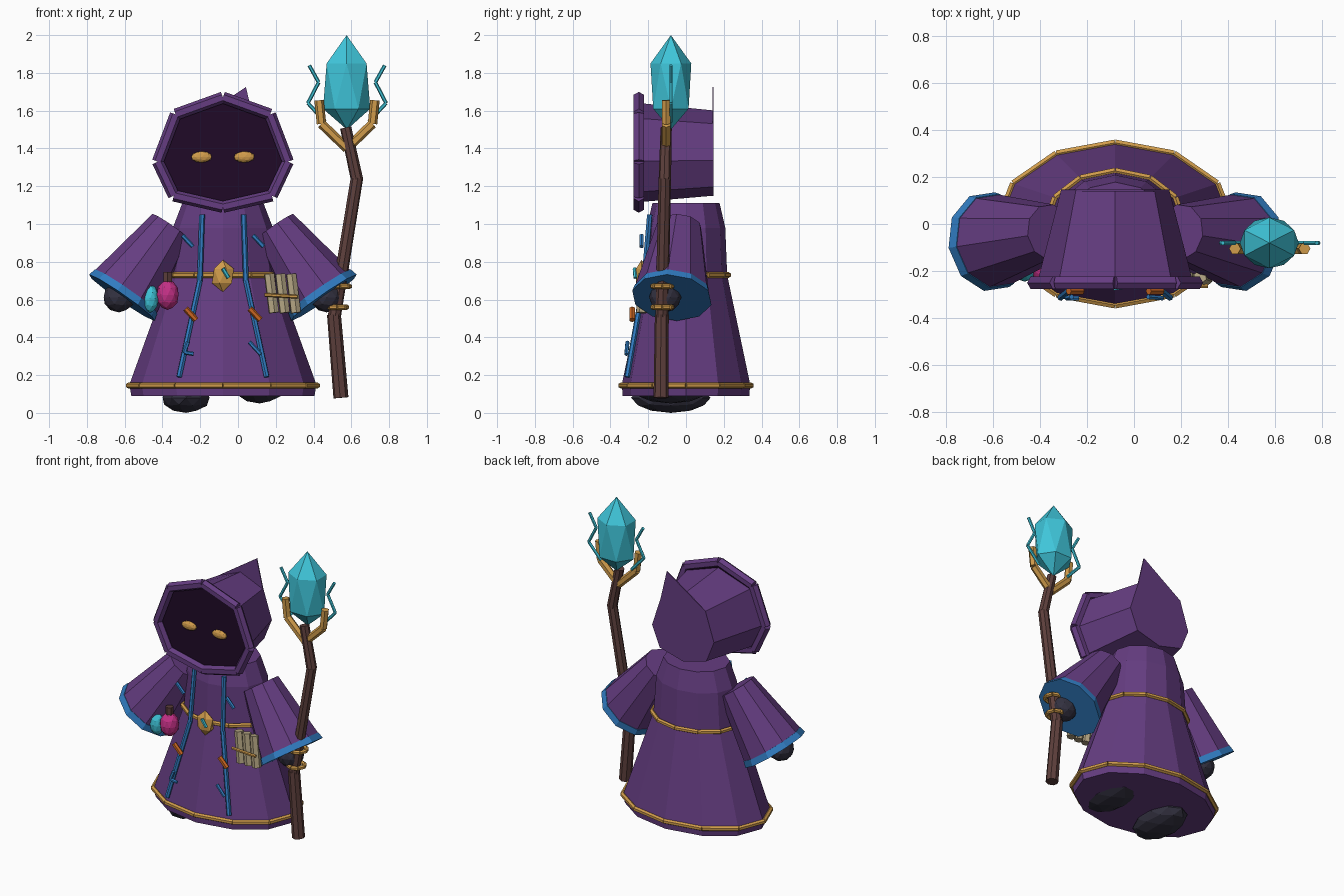
import bpy, bmesh, math
from mathutils import Vector, Matrix

cube = bpy.data.objects.get("Cube")
if cube:
    bpy.data.objects.remove(cube, do_unlink=True)

CX = -0.08  # centre line of the figure


def material(name, rgb):
    m = bpy.data.materials.new(name)
    m.use_nodes = True
    m.diffuse_color = (*rgb, 1)
    node = m.node_tree.nodes["Principled BSDF"]
    node.inputs["Base Color"].default_value = (*rgb, 1)
    node.inputs["Roughness"].default_value = 0.8
    return m


purple = material("robe purple", (0.13, 0.046, 0.22))
gold = material("gold", (0.63, 0.33, 0.07))
blue = material("trim blue", (0.03, 0.2, 0.53))
teal = material("crystal teal", (0.05, 0.56, 0.7))
brown = material("wood brown", (0.11, 0.05, 0.045))
slate = material("dark slate", (0.032, 0.03, 0.05))
shadow = material("face dark", (0.014, 0.003, 0.02))
pink = material("potion pink", (0.55, 0.03, 0.24))
beige = material("parchment", (0.46, 0.38, 0.23))
orange = material("orange", (0.58, 0.13, 0.015))


def finish(name, bm, mat):
    bmesh.ops.recalc_face_normals(bm, faces=bm.faces)
    me = bpy.data.meshes.new(name)
    bm.to_mesh(me)
    bm.free()
    me.materials.append(mat)
    ob = bpy.data.objects.new(name, me)
    bpy.context.collection.objects.link(ob)
    return ob


def add_bar(bm, a, b, r1, r2, n):
    a, b = Vector(a), Vector(b)
    d = b - a
    mat = Matrix.Translation((a + b) / 2) @ d.to_track_quat('Z', 'Y').to_matrix().to_4x4()
    bmesh.ops.create_cone(bm, cap_ends=True, segments=n, radius1=r1, radius2=r2,
                          depth=d.length, matrix=mat)


def bars(name, path, r, mat, n=6, closed=False):
    """Chain of straight cylinders along a path."""
    bm = bmesh.new()
    ends = path[1:] + path[:1] if closed else path[1:]
    for a, b in zip(path, ends):
        add_bar(bm, a, b, r, r, n)
    return finish(name, bm, mat)


def cone(name, a, b, r1, r2, n, mat):
    bm = bmesh.new()
    add_bar(bm, a, b, r1, r2, n)
    return finish(name, bm, mat)


def ball(name, loc, size, mat, sub=2):
    bm = bmesh.new()
    bmesh.ops.create_icosphere(bm, subdivisions=sub, radius=1,
                               matrix=Matrix.Translation(loc) @ Matrix.Diagonal((*size, 1)))
    return finish(name, bm, mat)


def loft(name, rings, mat):
    """Skin a stack of equal rings and cap both ends."""
    bm = bmesh.new()
    vs = [[bm.verts.new(p) for p in ring] for ring in rings]
    n = len(vs[0])
    for lo, hi in zip(vs, vs[1:]):
        for i in range(n):
            j = (i + 1) % n
            bm.faces.new((lo[i], lo[j], hi[j], hi[i]))
    bm.faces.new(vs[0])
    bm.faces.new(vs[-1])
    return finish(name, bm, mat)


def oval(z, rx, ry, n=12, cx=CX, cy=0.0, turn=0.0):
    angles = [math.tau * i / n + turn for i in range(n)]
    return [(cx + rx * math.cos(a), cy + ry * math.sin(a), z) for a in angles]


def mirror_x(p, side):
    """Offset from the centre line, on the chosen side."""
    return (CX + side * p[0], p[1], p[2])


# Robe with hem trim and belt
loft("robe", [oval(0.09, 0.485, 0.335), oval(0.15, 0.495, 0.34), oval(0.73, 0.285, 0.218),
              oval(0.98, 0.265, 0.208), oval(1.11, 0.215, 0.178)], purple)
bars("hem_trim", oval(0.145, 0.5, 0.345), 0.016, gold, closed=True)
bars("belt", oval(0.73, 0.295, 0.226), 0.015, gold, closed=True)
ball("buckle", (CX, -0.235, 0.725), (0.065, 0.035, 0.085), gold, 1)
bars("buckle_gem", [(-0.08, -0.272, 0.765), (-0.05, -0.268, 0.715)], 0.011, teal)

# Sleeves, cuffs, hands and feet
for side, tag in ((-1, "right"), (1, "left")):
    top = Vector(mirror_x((0.275, -0.035, 0.985), side))
    end = Vector(mirror_x((0.535, -0.075, 0.61), side))
    lip = end.lerp(top, 0.09)
    cone(tag + "_sleeve", top, lip, 0.12, 0.2, 10, purple)
    cone(tag + "_cuff", lip, end, 0.203, 0.214, 10, blue)
    ball(tag + "_hand", mirror_x((0.55, -0.11, 0.612), side), (0.085, 0.085, 0.08), slate)
    ball(tag + "_foot", mirror_x((0.195, -0.08, 0.105 - 0.025 * -side), side),
         (0.13, 0.21, 0.08), slate)

# Hood: an eight sided outline scaled from front to back
half = [(0, 0.31), (0.25, 0.22), (0.345, -0.03), (0.26, -0.21), (0, -0.27)]
outline = half + [(-x, z) for x, z in half[3:0:-1]]


def hood_ring(y, sx, sz):
    return [(CX + x * sx, y, 1.36 + z * sz) for x, z in outline]


loft("hood", [hood_ring(-0.235, 0.95, 0.9), hood_ring(0.14, 0.67, 0.78)], purple)
bars("hood_rim", hood_ring(-0.25, 1, 1), 0.031, purple, closed=True)
loft("face", [hood_ring(-0.238, 0.94, 0.92), hood_ring(-0.23, 0.94, 0.92)], shadow)
back = [hood_ring(y, 0.67, 0.78) for y in (0.139, 0.146)]
for ring in back:  # the back panel rises to a leaning point
    ring[0] = (0.042, ring[0][1], 1.725)
loft("hood_point", back, purple)
for side, tag in ((-1, "right"), (1, "left")):
    ball(tag + "_eye", mirror_x((0.113, -0.245, 1.355), side), (0.056, 0.02, 0.03), gold)

# Front trims with twigs and orange clasps
for side, tag in ((-1, "right"), (1, "left")):
    def path(*pts):
        return [mirror_x(p, side) for p in pts]
    bars(tag + "_trim", path((0.11, -0.192, 1.05), (0.122, -0.222, 0.7), (0.232, -0.312, 0.19)),
         0.015, blue)
    # Twigs and clasps lean the same way on both sides
    for part, x, y, z, r, mat in (("upper_twig", 0.187, -0.235, 0.91, 0.012, blue),
                                  ("clasp", 0.17, -0.285, 0.522, 0.016, orange)):
        c = Vector(mirror_x((x, y, z), side))
        d = Vector((0.028, 0, -0.03))
        bars(tag + "_" + part, [c - d, c + d], r, mat)
bars("right_lower_twig", [(-0.265, -0.31, 0.375), (-0.285, -0.315, 0.32), (-0.235, -0.315, 0.312)],
     0.011, blue)
bars("left_lower_twig", [(0.06, -0.31, 0.375), (0.12, -0.315, 0.31)], 0.011, blue)

# Scroll bundle on the left hip
for i in range(3):
    x = 0.165 + 0.058 * i
    bars(f"scroll_{i + 1}", [(x, -0.225, 0.735), (x + 0.025, -0.235, 0.53)], 0.029, beige)
bars("scroll_band", [(0.14, -0.263, 0.625), (0.315, -0.263, 0.615)], 0.01, gold)

# Potions on the right hip
ball("pink_potion", (-0.372, -0.2, 0.625), (0.06, 0.06, 0.08), pink)
bars("potion_cork", [(-0.372, -0.2, 0.69), (-0.372, -0.2, 0.745)], 0.025, brown)
ball("teal_potion", (-0.465, -0.2, 0.605), (0.045, 0.045, 0.075), teal)

# Staff with grip bands
cone("staff_lower", (0.545, -0.132, 0.08), (0.508, -0.128, 0.52), 0.04, 0.037, 8, brown)
cone("staff_middle", (0.51, -0.128, 0.51), (0.63, -0.112, 1.245), 0.035, 0.033, 8, brown)
cone("staff_upper", (0.63, -0.112, 1.235), (0.57, -0.105, 1.51), 0.033, 0.03, 8, brown)
for z, x in ((0.56, 0.525), (0.67, 0.54)):
    bars("staff_band", oval(z, 0.052, 0.052, 8, x, -0.126), 0.014, gold, closed=True)

# Gold prongs and teal sparks either side of the crystal
for side, tag in ((-1, "right"), (1, "left")):
    def around(*pts):
        return [(0.577 + side * x, y, z) for x, y, z in pts]
    bars(tag + "_prong", around((0, -0.105, 1.4), (0.135, -0.105, 1.53), (0.148, -0.105, 1.655)),
         0.025, gold)
    bars(tag + "_spark", around((0.2, -0.08, 1.84), (0.15, -0.08, 1.75),
                                (0.207, -0.08, 1.64), (0.115, -0.08, 1.54)), 0.01, teal)

# Crystal: twisted hexagonal gem
bm = bmesh.new()
points = oval(1.85, 0.122, 0.108, 6, 0.575, -0.08, math.pi / 6)
points += oval(1.61, 0.125, 0.108, 6, 0.575, -0.08, 0)
points += [(0.575, -0.08, 2.0), (0.577, -0.08, 1.5)]
hull = bmesh.ops.convex_hull(bm, input=[bm.verts.new(p) for p in points])
finish("crystal", bm, teal)
